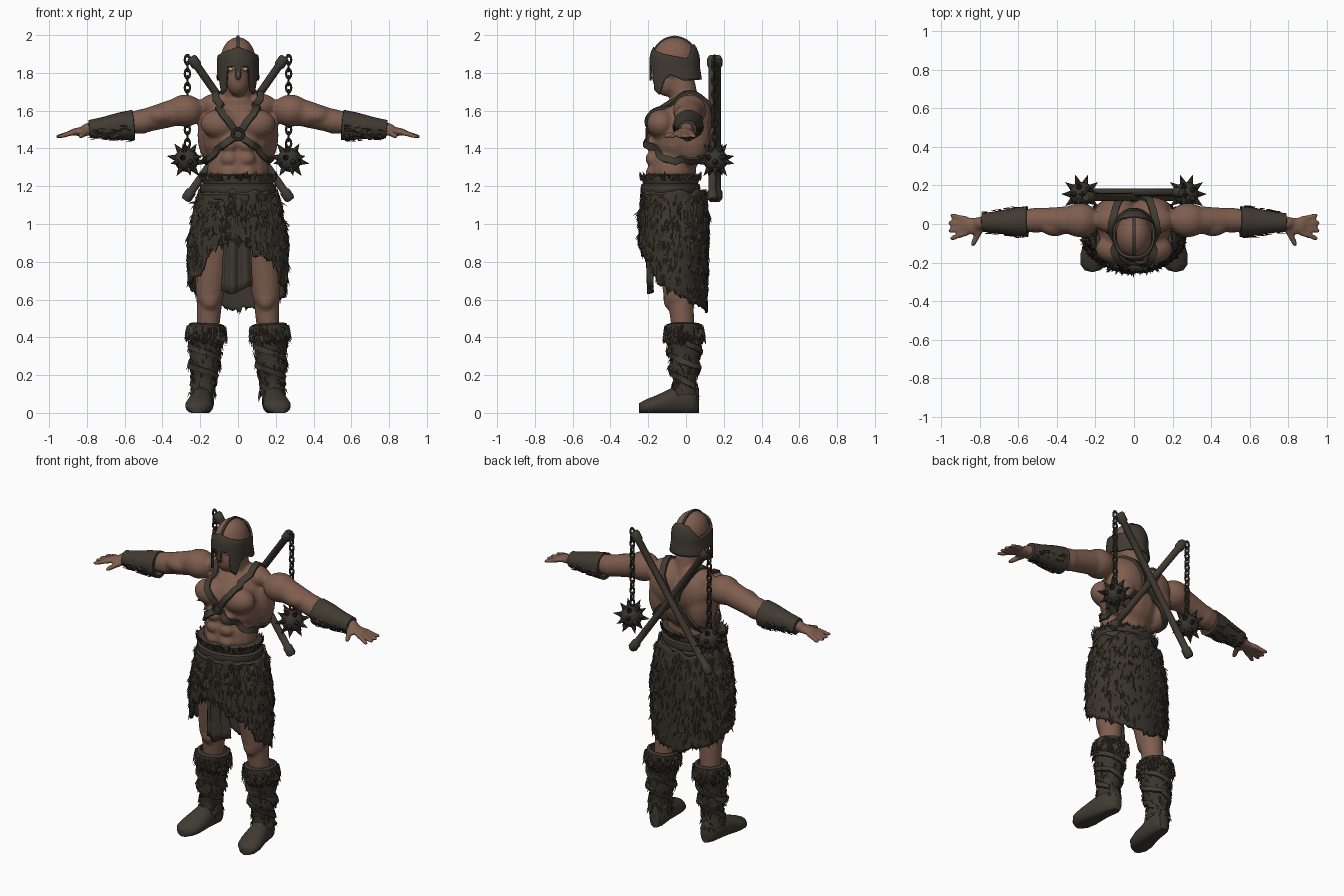
import bpy, bmesh, math, random
from math import sin, cos, pi, tau
from mathutils import Vector, Matrix, noise
from mathutils.bvhtree import BVHTree

random.seed(4)
old_cube = bpy.data.objects.get("Cube")
if old_cube:
    bpy.data.objects.remove(old_cube)


def material(name, *rgb):
    mat = bpy.data.materials.new(name)
    mat.use_nodes = True
    mat.diffuse_color = (*rgb, 1)
    mat.node_tree.nodes["Principled BSDF"].inputs["Base Color"].default_value = (*rgb, 1)
    return mat


skin = material("tanned skin", .21, .112, .077)
leather = material("dark leather", .052, .043, .032)
fur = material("dark fur", .043, .035, .026)
brown_fur = material("brown fur", .065, .046, .033)
iron = material("dark iron", .04, .034, .027)
eye_white = material("eye white", .45, .38, .32)


def make(name, bm, *mats, angle=40, thick=0):
    """Turn a bmesh into a shaded object."""
    bmesh.ops.recalc_face_normals(bm, faces=bm.faces)
    mesh = bpy.data.meshes.new(name)
    bm.to_mesh(mesh)
    bm.free()
    obj = bpy.data.objects.new(name, mesh)
    bpy.context.collection.objects.link(obj)
    for mat in mats:
        mesh.materials.append(mat)
    bpy.ops.object.select_all(action="DESELECT")
    obj.select_set(True)
    bpy.context.view_layer.objects.active = obj
    bpy.ops.object.shade_smooth_by_angle(angle=math.radians(angle))
    if thick:
        solid = obj.modifiers.new("thickness", "SOLIDIFY")
        solid.thickness, solid.offset = thick, 0
    return obj


def interp(table, x):
    for (a, p), (b, q) in zip(table, table[1:]):
        if x <= b:
            return p + (q - p) * max(0, x - a) / (b - a)
    return table[-1][1]


def steps(n):
    return [i / n for i in range(n + 1)]


def surf(bm, fn, us, vs):
    """Grid of quads over a function of u and v."""
    rows = [[bm.verts.new(fn(u, v)) for u in us] for v in vs]
    for a, b in zip(rows, rows[1:]):
        for i in range(len(us) - 1):
            bm.faces.new((a[i], a[i + 1], b[i + 1], b[i]))
    bmesh.ops.remove_doubles(bm, verts=sum(rows, []), dist=1e-5)


def tube_fn(a, b, profile, sx=1, sy=1):
    a, b = Vector(a), Vector(b)
    turn = (b - a).to_track_quat("Z", "Y")

    def fn(u, v):
        r = interp(profile, v)
        return a.lerp(b, v) + turn @ Vector((sx * r * cos(u * tau), sy * r * sin(u * tau), 0))
    return fn


def tube(bm, a, b, profile, sides=24, sx=1, sy=1):
    fn = tube_fn(a, b, profile, sx, sy)
    surf(bm, fn, steps(sides), [k for k, r in profile])
    return fn


def tufts(bm, fn, count, length, low=0, high=1, lift=.014):
    """Loose locks of fur lying along the v direction of a surface."""
    for i in range(count):
        u, v = random.random(), random.uniform(low, high)
        p = fn(u, v)
        side = (fn(u + .005, v) - p).normalized()
        down = (fn(u, v + .01) - p).normalized()
        n = side.cross(down)
        w, size = length * random.uniform(.2, .4), length * random.uniform(.6, 1.2)
        tip = p + down * size + side * random.uniform(-w, w)
        ridge, tip = p + n * lift * .7, tip + n * lift
        a, b, c, d = [bm.verts.new(q) for q in (p - side * w, p + side * w, ridge, tip)]
        for tri in ((a, c, d), (c, b, d), (a, d, b)):
            bm.faces.new(tri).material_index = int(i % 4 == 0)


def ribbon(bm, points, tree, width, thick=.012, fine=8):
    """Flat strap laid on the surface held in a BVH tree."""
    pts = [Vector(p) for p in points]
    path = [p.lerp(q, i / fine) for p, q in zip(pts, pts[1:]) for i in range(fine)] + [pts[-1]]
    hits = [tree.find_nearest(p)[:2] for p in path]
    last = len(hits) - 1

    def fn(u, v):
        i, corner = round(v * last), round(u * 4) % 4
        co, n = hits[i]
        along = hits[min(i + 1, last)][0] - hits[max(i - 1, 0)][0]
        side = along.cross(n).normalized() * width / 2
        return co + side * (1, 1, -1, -1)[corner] + n * (thick if corner in (1, 2) else -.004)
    surf(bm, fn, steps(4), steps(last))


# Body: overlapping muscle volumes fused into one skin
body_bm = bmesh.new()


def ball(bm, c, r):
    for s in (1, -1) if c[0] else (1,):
        def fn(u, v):
            flat = sin(v * pi)
            return Vector((s * c[0] + r[0] * flat * cos(u * tau), c[1] + r[1] * flat * sin(u * tau),
                           c[2] - r[2] * cos(v * pi)))
        surf(bm, fn, steps(18), steps(10))


def limb(a, b, r1, r2):
    """Tapered capsule, mirrored when off centre."""
    a, b = Vector(a), Vector(b)
    axis = (b - a).normalized()
    a, b = a - axis * r1, b + axis * r2
    span = (b - a).length
    caps = [(1 - cos(t * pi / 2), sin(t * pi / 2)) for t in steps(4)]
    profile = [(r1 * k / span, r1 * w) for k, w in caps]
    profile += [(1 - r2 * k / span, r2 * w) for k, w in reversed(caps)]
    for s in (1, -1) if a.x else (1,):
        flip = Vector((s, 1, 1))
        tube(body_bm, a * flip, b * flip, profile, 16)


muscles = {
    "ribcage": ((0, -.035, 1.47), (.19, .16, .2)), "abdomen": ((0, -.075, 1.28), (.165, .13, .2)),
    "pectoral": ((.09, -.13, 1.53), (.11, .078, .08)), "lat": ((.13, .03, 1.47), (.085, .1, .16)),
    "trapezius": ((.09, .02, 1.63), (.12, .075, .065)), "shoulder_blade": ((.09, .065, 1.55), (.11, .075, .12)),
    "deltoid": ((.28, .02, 1.6), (.1, .09, .085)), "biceps": ((.41, .01, 1.575), (.09, .075, .055)),
    "pelvis": ((0, -.07, 1.1), (.18, .14, .15)), "knee": ((.148, -.075, .6), (.05, .045, .06)),
    "skull": ((0, -.06, 1.865), (.095, .12, .125)), "jaw": ((0, -.1, 1.76), (.062, .075, .085)),
    "nose": ((0, -.18, 1.795), (.015, .02, .03)), "palm": ((.835, -.01, 1.488), (.06, .045, .023)),
}
for c, r in muscles.values():
    ball(body_bm, c, r)
for row in range(3):
    ball(body_bm, (.045, -.175, 1.42 - row * .075), (.048, .04, .04))
limb((0, 0, 1.62), (0, -.03, 1.78), .075, .07)
limb((.3, .02, 1.6), (.5, .02, 1.545), .075, .062)
limb((.5, .02, 1.545), (.8, .005, 1.5), .066, .034)
limb((.12, -.06, 1), (.15, -.045, .62), .115, .074)
limb((.15, -.03, .62), (.17, 0, .25), .07, .05)
for i in range(4):
    limb((.87, .025 - i * .024, 1.485), (.945 + (.01 if i in (1, 2) else 0), .045 - i * .04, 1.462), .016, .012)
limb((.8, -.03, 1.485), (.835, -.105, 1.465), .019, .014)
body = make("body", body_bm, skin)
remesh = body.modifiers.new("fuse", "REMESH")
remesh.mode, remesh.voxel_size, remesh.use_smooth_shade = "VOXEL", .01, True
smooth = body.modifiers.new("soften", "SMOOTH")
smooth.factor, smooth.iterations = .5, 4
body_tree = BVHTree.FromObject(body, bpy.context.evaluated_depsgraph_get())

eyes = bmesh.new()
ball(eyes, (.036, -.152, 1.82), (.016, .016, .011))
make("eyes", eyes, eye_white)

# Helmet: open crown, nose guard, cheek plates and neck guard
brim_top = [(0, 1.935), (60, 1.9), (120, 1.875), (150, 1.94), (180, 1.95)]
brim_low = [(0, 1.76), (6, 1.77), (9, 1.835), (30, 1.83), (36, 1.71), (52, 1.685), (64, 1.76),
            (80, 1.79), (110, 1.76), (180, 1.765)]


def helmet_point(u, v):
    ang = (u - .5) * tau
    deg = abs(math.degrees(ang))
    z = interp(brim_top, deg) * (1 - v) + interp(brim_low, deg) * v
    k = math.sqrt(1 - ((z - 1.86) / .14) ** 2) if z > 1.86 else 1
    if deg > 80 and z < 1.83:
        k += (1.83 - z) * 1.2 * min(1, (deg - 80) / 40)
    return Vector((.105 * k * sin(ang), -.06 - .128 * k * cos(ang), z))


helmet = bmesh.new()
surf(helmet, helmet_point, steps(120), steps(10))
make("helmet", helmet, leather, thick=.012)
crest = bmesh.new()
ribbon(crest, [(0, -.17, 1.93), (0, -.06, 2), (0, .05, 1.93)], body_tree, .014, .008)
make("helmet_crest", crest, leather)

# Crossed harness with a chest ring
harness = bmesh.new()
for s in (1, -1):
    loop = [(0, -.22, 1.48), (.08, -.21, 1.59), (.13, -.1, 1.7), (.12, 0, 1.73), (.08, .12, 1.63), (0, .17, 1.5),
            (-.12, .14, 1.38), (-.19, 0, 1.32), (-.17, -.14, 1.36), (-.08, -.22, 1.42), (0, -.22, 1.48)]
    ribbon(harness, [(x * s, y, z) for x, y, z in loop], body_tree, .036, .012 + s * .002)
make("harness_straps", harness, leather)


def ring(bm, centre, r, wire, stretch=1, turned=False, sides=16):
    def fn(u, v):
        d = r + wire * cos(v * tau)
        p = Vector((d * cos(u * tau), wire * sin(v * tau), stretch * d * sin(u * tau)))
        return Vector(centre) + (Vector((p.y, p.x, p.z)) if turned else p)
    surf(bm, fn, steps(sides), steps(6))


chest_ring = bmesh.new()
ring(chest_ring, body_tree.find_nearest((0, -.25, 1.48))[0] + Vector((0, -.016, 0)), .028, .009)
make("chest_ring", chest_ring, iron)

# Bracers with fur underneath
bracers, bracer_fur = bmesh.new(), bmesh.new()
for s in (1, -1):
    fn = tube(bracers, (.55 * s, .013, 1.525), (.79 * s, .008, 1.502),
              [(0, .06), (.01, .08), (.3, .073), (.7, .056), (.99, .048), (1, .03)])
    tufts(bracer_fur, lambda u, v: fn(.5 + u * .5, v), 60, .035, .02, .9, .01)
make("bracers", bracers, leather)
make("bracer_fur", bracer_fur, fur, brown_fur, angle=10)

# Fur skirt with an uneven hem, high in front and low behind
hem = [(-180, .54), (-140, .59), (-90, .68), (-50, .73), (-32, .86), (-5, .93), (20, .84),
       (45, .8), (58, .7), (90, .64), (140, .57), (180, .54)]
half_width = [(.5, .235), (.7, .26), (.9, .262), (1.1, .225), (1.2, .195)]
half_depth = [(.5, .172), (.8, .176), (1, .183), (1.2, .163)]


def skirt_point(u, v):
    ang = (u % 1 - .5) * tau
    low = interp(hem, math.degrees(ang)) + .03 * noise.noise((sin(ang) * 14, cos(ang) * 14, 0))
    z = 1.17 + (low - 1.17) * v
    p = Vector((sin(ang) * interp(half_width, z), -cos(ang) * interp(half_depth, z) - .065, z))
    return p * (1 + .03 * noise.noise(p * 18))


skirt, skirt_fur = bmesh.new(), bmesh.new()
surf(skirt, skirt_point, steps(120), steps(30))
make("fur_skirt", skirt, fur, thick=.012)
tufts(skirt_fur, skirt_point, 1500, .04, .03, .98, -.012)
make("skirt_tufts", skirt_fur, fur, brown_fur, angle=10)

# Wrapped sash with a fur rim, and the hanging loincloth
sash, sash_fur = bmesh.new(), bmesh.new()
fn = tube(sash, (0, -.082, 1.12), (0, -.082, 1.265),
          [(0, .18), (.08, .2), (.25, .207), (.33, .195), (.45, .203), (.6, .2), (.66, .186), (.75, .193),
           (.95, .195), (1, .16)], 48, 1, .78)
make("sash", sash, leather)
tufts(sash_fur, fn, 150, .025, .75, .93)
make("sash_fur", sash_fur, fur, brown_fur, angle=10)
cloth = bmesh.new()
surf(cloth, lambda u, v: Vector(((u - .53) * (.13 + .03 * v), -.2 + .012 * v + .012 * sin(u * 14),
                                 1 - v * (.35 + .02 * sin(u * 5)))), steps(24), steps(8))
make("loincloth", cloth, leather, thick=.012)

# Boots: shoe, fur shaft, cuff and spiral bindings
shoe_width = [(-.25, 0), (-.24, .04), (-.21, .066), (-.16, .073), (-.06, .058), (.03, .055), (.06, .035), (.07, 0)]
shoe_height = [(-.25, .05), (-.2, .078), (-.12, .105), (-.04, .15), (.07, .13)]
shoes, shafts, boot_fur, bindings = [bmesh.new() for i in range(4)]
for s in (1, -1):
    def shoe_point(u, y):
        h = interp(shoe_height, y)
        return Vector((s * (.185 - .13 * y + interp(shoe_width, y) * cos(u * tau)), y,
                       max(0, h * (.45 + .55 * sin(u * tau)))))
    surf(shoes, shoe_point, steps(24), [k for k, w in shoe_width])
    part = bmesh.new()
    top, foot = (.165 * s, -.01, .475), (.186 * s, -.008, .09)
    shaft = [(0, .075), (.02, .095), (.2, .1), (.26, .084), (.4, .087), (.5, .074), (.6, .082),
             (.7, .07), (.78, .06), (.88, .064), (1, .07)]
    fn = tube(part, top, foot, shaft)
    bmesh.ops.recalc_face_normals(part, faces=part.faces)
    tree = BVHTree.FromBMesh(part)
    part.free()
    tube(shafts, top, foot, shaft)
    tufts(boot_fur, fn, 170, .04, .03, .25)
    tufts(boot_fur, fn, 150, .03, .25, 1, .01)
    for lead in (0, pi):
        wrap = [(.175 * s + .1 * cos(a * .5 + lead), .1 * sin(a * .5 + lead), .37 - a * .016) for a in range(15)]
        ribbon(bindings, wrap, tree, .028, .01, 3)
make("shoes", shoes, leather)
make("boot_shafts", shafts, fur)
make("boot_fur", boot_fur, fur, brown_fur, angle=10)
make("boot_bindings", bindings, leather)

# Two crossed flails on the back
handles, chains, maces = bmesh.new(), bmesh.new(), bmesh.new()
grip = [(0, 0), (.002, .022), (.015, .028), (.06, .028), (.07, .021), (.5, .02), (.8, .021), (.93, .021),
        (.94, .028), (.985, .028), (.998, .02), (1, 0)]
directions = bmesh.new()
bmesh.ops.create_icosphere(directions, subdivisions=1, radius=1)
spikes = [f.calc_center_median().normalized() for f in directions.faces]
directions.free()
for s in (1, -1):
    y = .152 + s * .012
    tube(handles, (.25 * s, y, 1.885), (-.28 * s, y, 1.125), grip, 12)
    for i in range(13):
        ring(chains, (.268 * s, .152, 1.87 - i * .037), .014, .006, 1.6, i % 2, 10)
    centre = Vector((.272 * s, .155, 1.34))
    bmesh.ops.create_icosphere(maces, subdivisions=3, radius=.064, matrix=Matrix.Translation(centre))
    for d in spikes:
        tube(maces, centre + d * .055, centre + d * .108, [(0, .017), (.2, .015), (1, 0)], 8)
make("flail_handles", handles, leather)
make("flail_chains", chains, iron)
make("flail_heads", maces, iron)
